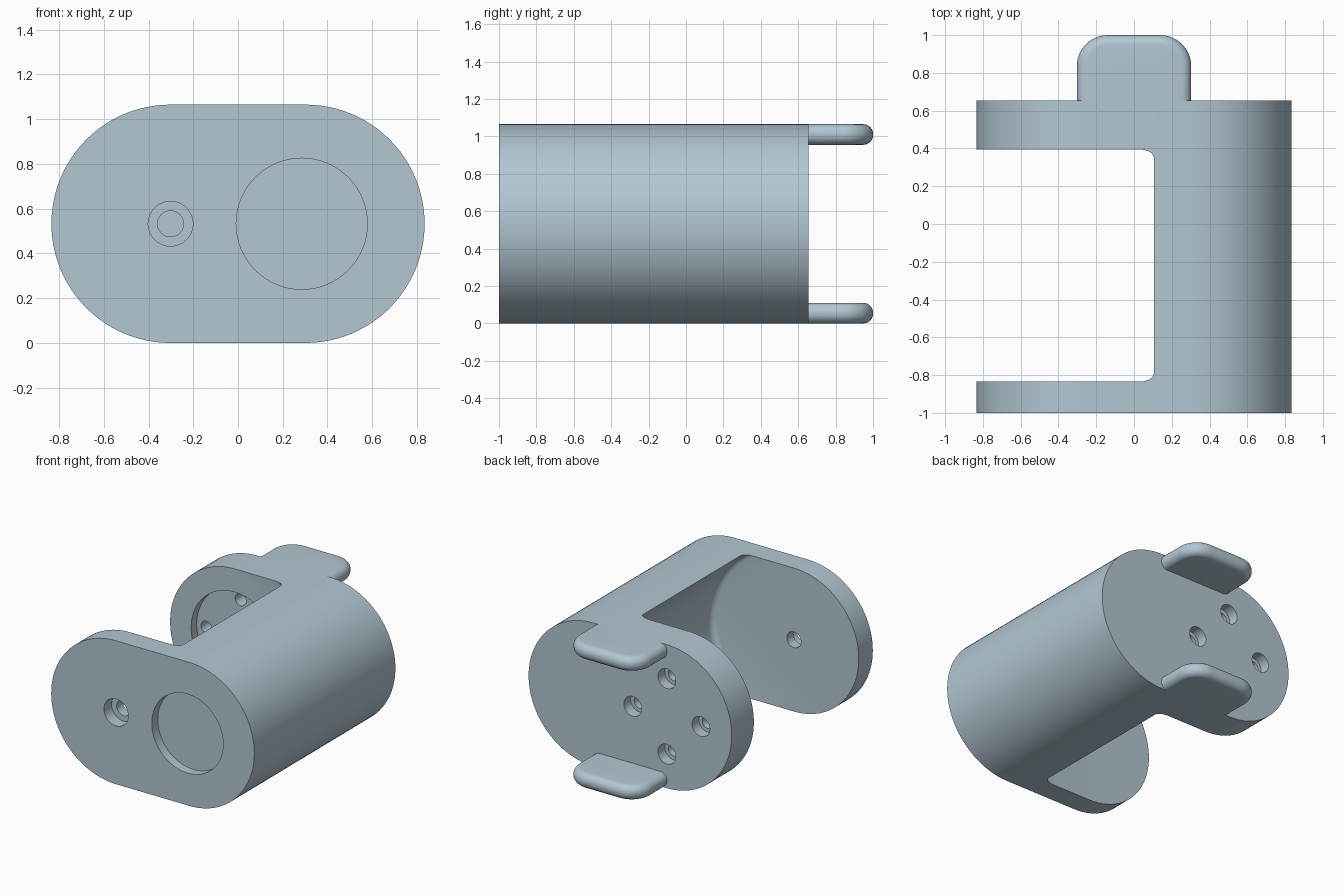
import bpy, bmesh, math
from mathutils import Matrix, Vector

cube = bpy.data.objects.get("Cube")
if cube:
    bpy.data.objects.remove(cube, do_unlink=True)

# Overall sizes
R = 0.5325            # end radius and mid height of the body
CX = 0.3015           # offset of the end centres
FRONT, BACK = -1.0, 0.655
GAP_FRONT, GAP_BACK = -0.835, 0.395

paint = bpy.data.materials.new("pale_blue_grey")
paint.use_nodes = True
colour = (0.45, 0.57, 0.65, 1)
paint.diffuse_color = colour
paint.node_tree.nodes["Principled BSDF"].inputs["Base Color"].default_value = colour


def make_object(name, bm):
    bmesh.ops.recalc_face_normals(bm, faces=bm.faces)
    mesh = bpy.data.meshes.new(name)
    bm.to_mesh(mesh)
    bm.free()
    obj = bpy.data.objects.new(name, mesh)
    bpy.context.collection.objects.link(obj)
    mesh.materials.append(paint)
    return obj


def arc(cx, cy, r, start, end, steps):
    angles = [math.radians(start + (end - start) * i / steps) for i in range(steps + 1)]
    return [(cx + r * math.cos(a), cy + r * math.sin(a)) for a in angles]


def extrude(points, move):
    bm = bmesh.new()
    face = bm.faces.new([bm.verts.new(p) for p in points])
    top = bmesh.ops.extrude_face_region(bm, geom=[face])["geom"]
    bmesh.ops.translate(bm, verts=[v for v in top if isinstance(v, bmesh.types.BMVert)], vec=move)
    return bm


def cylinder_y(name, x, z, r, y0, y1, rounding=0, sides=64):
    bm = bmesh.new()
    bmesh.ops.create_cone(bm, cap_ends=True, segments=sides, radius1=r, radius2=r, depth=y1 - y0)
    if rounding:
        rims = [e for e in bm.edges if abs(e.verts[0].co.z - e.verts[1].co.z) < 1e-4]
        bmesh.ops.bevel(bm, geom=rims, offset=rounding, segments=5, profile=0.5, affect="EDGES")
    place = Matrix.Translation((x, (y0 + y1) / 2, z)) @ Matrix.Rotation(math.pi / 2, 4, "X")
    bmesh.ops.transform(bm, matrix=place, verts=bm.verts)
    obj = make_object(name, bm)
    obj.hide_render = True
    return obj


def smooth(obj):
    bpy.ops.object.select_all(action="DESELECT")
    obj.select_set(True)
    bpy.context.view_layer.objects.active = obj
    bpy.ops.object.shade_smooth_by_angle(angle=math.radians(30))


# Body: a stadium outline pushed from front to back
outline = arc(CX, R, R, -90, 90, 48) + arc(-CX, R, R, 90, 270, 48)
body = make_object("body", extrude([(x, FRONT, z) for x, z in outline], Vector((0, BACK - FRONT, 0))))

# Round gap with softened inner corners, then the recesses
cutters = [
    cylinder_y("gap_cutter", -CX, R, 0.67, GAP_FRONT, GAP_BACK, 0.045, 128),
    cylinder_y("front_recess_cutter", 0.285, R, 0.293, FRONT - 0.1, FRONT + 0.07),
    cylinder_y("pivot_head_cutter", -CX, R, 0.1, FRONT - 0.1, FRONT + 0.09, 0, 40),
    cylinder_y("pivot_hole_cutter", -CX, R, 0.058, FRONT - 0.1, GAP_FRONT + 0.1, 0, 40),
    cylinder_y("inner_recess_cutter", -CX, R, 0.36, GAP_BACK - 0.1, GAP_BACK + 0.065),
]

# Four stepped screw holes around the back plate centre
for i in range(4):
    x = -CX + 0.28 * math.cos(i * math.pi / 2)
    z = R + 0.28 * math.sin(i * math.pi / 2)
    cutters.append(cylinder_y("screw_head_cutter", x, z, 0.073, BACK - 0.08, BACK + 0.1, 0, 32))
    cutters.append(cylinder_y("screw_hole_cutter", x, z, 0.045, GAP_BACK - 0.05, BACK + 0.1, 0, 32))

for cutter in cutters:
    cut = body.modifiers.new(cutter.name, "BOOLEAN")
    cut.operation = "DIFFERENCE"
    cut.solver = "EXACT"
    cut.object = cutter

# Bake the cuts and drop the cutters
bpy.context.view_layer.update()
graph = bpy.context.evaluated_depsgraph_get()
carved = bpy.data.meshes.new_from_object(body.evaluated_get(graph))
body.modifiers.clear()
body.data = carved
for cutter in cutters:
    bpy.data.objects.remove(cutter, do_unlink=True)
smooth(body)

# Two rounded tabs behind the back plate, flush with top and bottom
THICK = 0.11
HALF, TIP, CORNER = 0.303, 1.0, 0.165
plan = [(-HALF, BACK), (HALF, BACK)]
plan += arc(HALF - CORNER, TIP - CORNER, CORNER, 0, 90, 12)
plan += arc(CORNER - HALF, TIP - CORNER, CORNER, 90, 180, 12)
for name, z in (("lower_tab", 0), ("upper_tab", 2 * R - THICK)):
    bm = extrude([(x, y, z) for x, y in plan], Vector((0, 0, THICK)))
    rims = [e for e in bm.edges
            if abs(e.verts[0].co.z - e.verts[1].co.z) < 1e-4
            and max(v.co.y for v in e.verts) > BACK + 0.01]
    bmesh.ops.bevel(bm, geom=rims, offset=0.052, segments=7, profile=0.5, affect="EDGES")
    smooth(make_object(name, bm))
